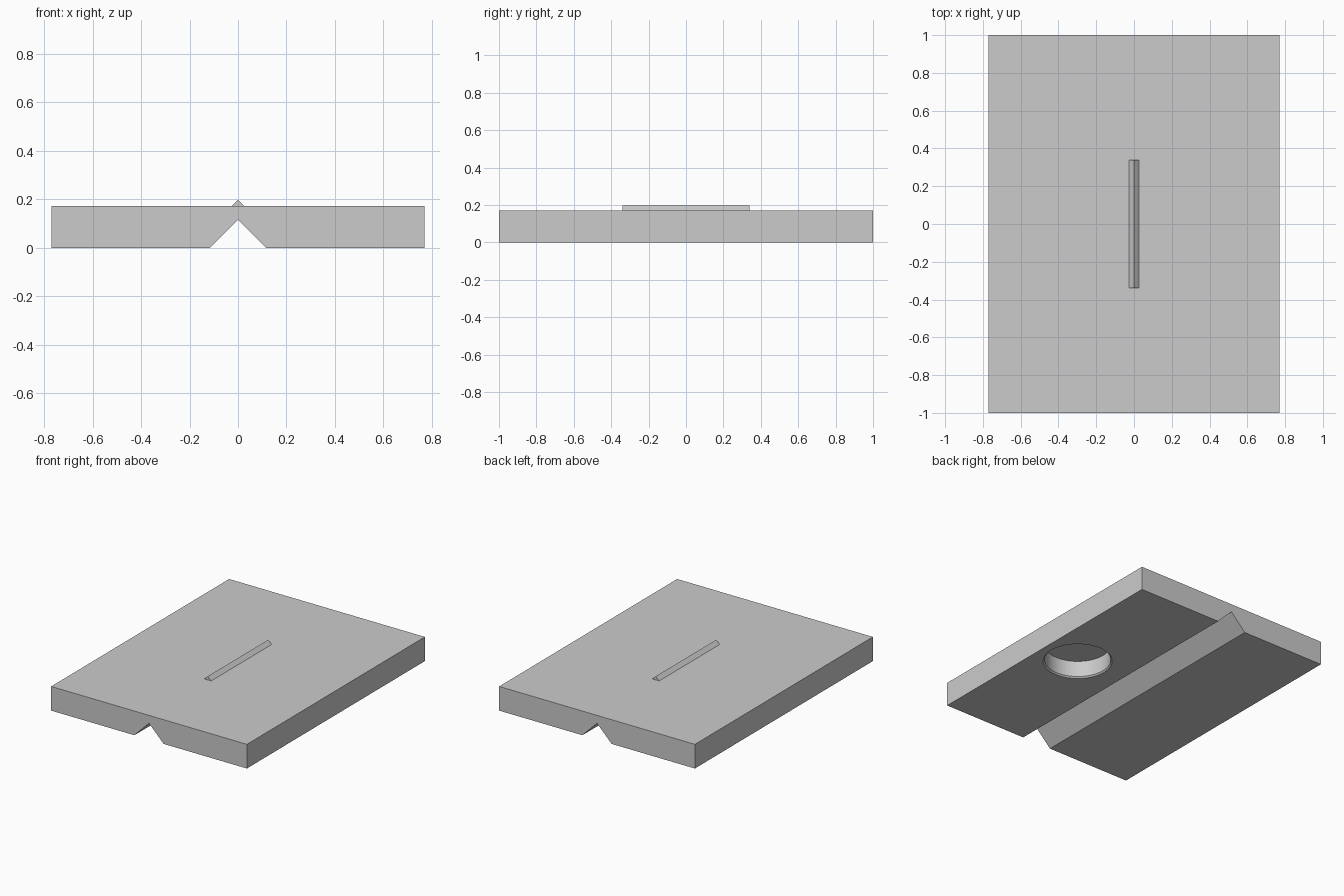
import bpy, bmesh, math

if "Cube" in bpy.data.objects:
    bpy.data.objects.remove(bpy.data.objects["Cube"], do_unlink=True)

HALF_X, TOP, GROOVE = 0.77, 0.172, 0.115
RIDGE_W, RIDGE_TOP, RIDGE_LEN = 0.027, 0.198, 0.34
POCKET_X, POCKET_R, POCKET_DEPTH, CHAMFER = 0.485, 0.218, 0.125, 0.01

grey = bpy.data.materials.new("light grey")
grey.use_nodes = True
grey.diffuse_color = (0.6, 0.6, 0.6, 1)
grey.node_tree.nodes["Principled BSDF"].inputs["Base Color"].default_value = (0.6, 0.6, 0.6, 1)


def add_object(name, bm):
    bmesh.ops.recalc_face_normals(bm, faces=bm.faces)
    mesh = bpy.data.meshes.new(name)
    bm.to_mesh(mesh)
    bm.free()
    mesh.materials.append(grey)
    obj = bpy.data.objects.new(name, mesh)
    bpy.context.collection.objects.link(obj)
    return obj


def prism(name, profile, half_length):
    """Extrude an x-z profile along y, centred on y = 0."""
    bm = bmesh.new()
    face = bm.faces.new([bm.verts.new((x, -half_length, z)) for x, z in profile])
    ext = bmesh.ops.extrude_face_region(bm, geom=[face])["geom"]
    verts = [g for g in ext if isinstance(g, bmesh.types.BMVert)]
    bmesh.ops.translate(bm, verts=verts, vec=(0, 2 * half_length, 0))
    return add_object(name, bm)


def lathe(name, rings, centre_x, sides=64):
    """Stack of circles (radius, z), closed at both ends."""
    bm = bmesh.new()
    loops = []
    for r, z in rings:
        loops.append([bm.verts.new((centre_x + r * math.cos(math.tau * i / sides),
                                    r * math.sin(math.tau * i / sides), z))
                      for i in range(sides)])
    for a, b in zip(loops, loops[1:]):
        for i in range(sides):
            j = (i + 1) % sides
            bm.faces.new((a[i], a[j], b[j], b[i]))
    bm.faces.new(loops[0])
    bm.faces.new(loops[-1])
    return add_object(name, bm)


# Flat plate with a V groove along its underside
plate = prism("plate", [(-HALF_X, 0), (-GROOVE, 0), (0, GROOVE), (GROOVE, 0),
                        (HALF_X, 0), (HALF_X, TOP), (-HALF_X, TOP)], 1)

# Round blind pocket with a chamfered rim, cut from below
cutter = lathe("pocket_cutter", [(POCKET_R + 2 * CHAMFER, -CHAMFER),
                                 (POCKET_R, CHAMFER),
                                 (POCKET_R, POCKET_DEPTH)], POCKET_X)
cutter.hide_render = True
cut = plate.modifiers.new("pocket", "BOOLEAN")
cut.operation, cut.solver, cut.object = "DIFFERENCE", "EXACT", cutter
bpy.ops.object.select_all(action="DESELECT")
bpy.context.view_layer.objects.active = plate
plate.select_set(True)
bpy.ops.object.modifier_apply(modifier=cut.name)
bpy.data.objects.remove(cutter, do_unlink=True)
bpy.ops.object.shade_smooth_by_angle(angle=math.radians(20))

# Small triangular ridge on top, above the groove
prism("ridge", [(-RIDGE_W, TOP), (RIDGE_W, TOP), (0, RIDGE_TOP)], RIDGE_LEN)
